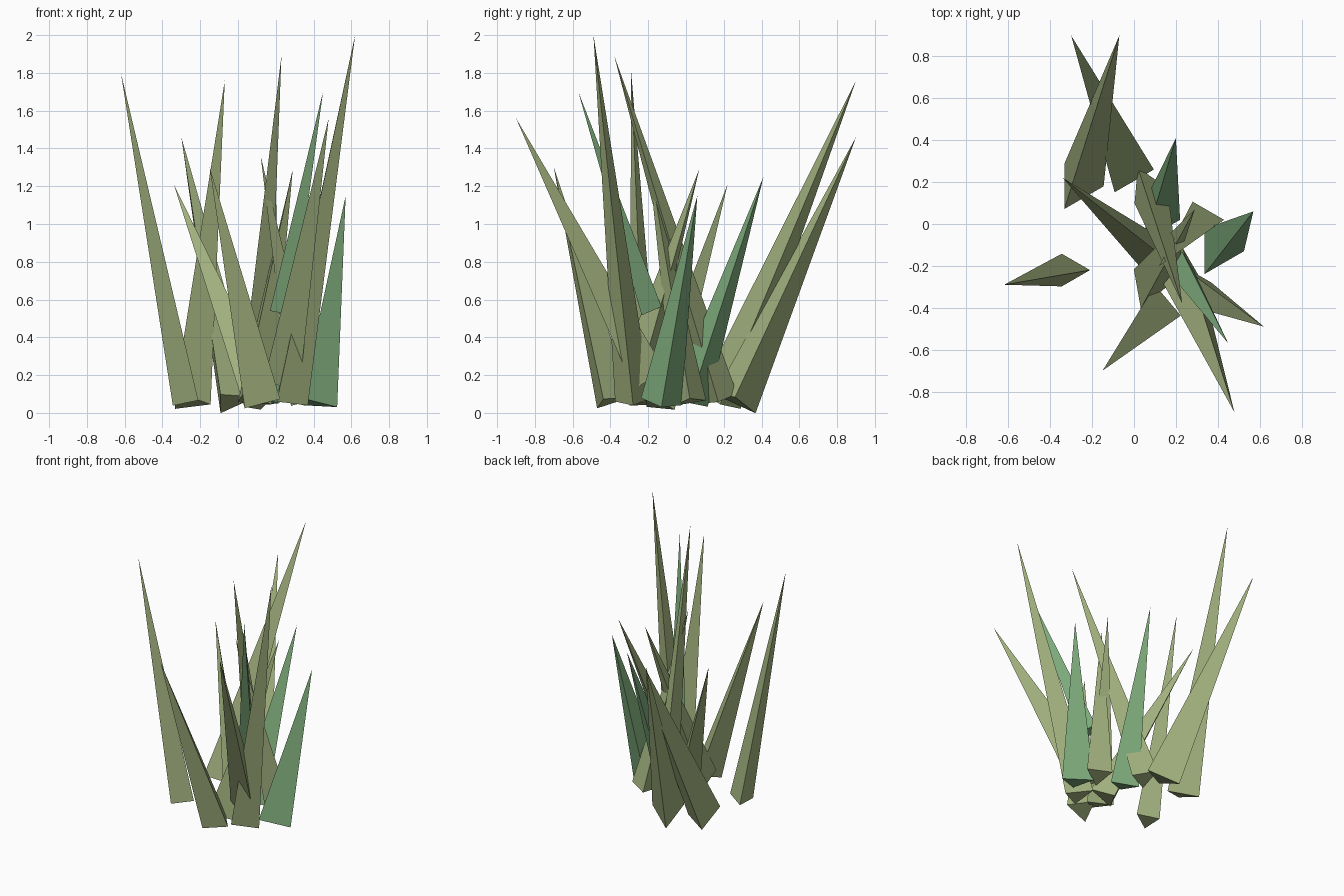
import bpy, bmesh, math
from mathutils import Vector

if "Cube" in bpy.data.objects:
    bpy.data.objects.remove(bpy.data.objects["Cube"])


def material(name, rgb):
    m = bpy.data.materials.new(name)
    m.diffuse_color = (*rgb, 1)
    m.use_nodes = True
    m.node_tree.nodes["Principled BSDF"].inputs["Base Color"].default_value = m.diffuse_color
    return m


olive = material("olive", (0.36, 0.44, 0.21))
green = material("green", (0.21, 0.41, 0.20))


def blade(name, tip, base, r, angle, mat):
    """Three-sided spike; its base triangle is square to the blade axis."""
    tip, base = Vector(tip), Vector(base)
    axis = tip - base
    bm = bmesh.new()
    ring = []
    for k in range(3):
        a = math.radians(angle + 120 * k)
        x, y = r * math.cos(a), r * math.sin(a)
        z = -(x * axis.x + y * axis.y) / axis.z
        ring.append(bm.verts.new(base + Vector((x, y, z))))
    top = bm.verts.new(tip)
    bm.faces.new(ring[::-1])
    for k in range(3):
        bm.faces.new((ring[k], ring[(k + 1) % 3], top))
    me = bpy.data.meshes.new(name)
    bm.to_mesh(me)
    bm.free()
    me.materials.append(mat)
    bpy.context.collection.objects.link(bpy.data.objects.new(name, me))


# Blades: tip, base centre, base radius, corner direction
olive_blades = [
    ((-0.62, -0.29, 1.80), (-0.30, -0.22, 0.05), 0.09, 0),
    ((-0.07, 0.90, 1.76), (-0.27, 0.18, 0.06), 0.125, 0),
    ((-0.30, 0.90, 1.46), (-0.03, 0.26, 0.06), 0.125, 0),
    ((-0.34, 0.22, 1.21), (0.12, -0.16, 0.05), 0.10, 90),
    ((-0.15, -0.70, 1.30), (0.12, -0.40, 0.06), 0.11, 100),
    ((0.48, -0.90, 1.56), (0.23, -0.22, 0.17), 0.11, 90),
    ((0.62, -0.49, 2.00), (0.26, -0.28, 0.06), 0.11, 0),
    ((0.23, -0.38, 1.89), (0.06, 0.18, 0.07), 0.10, 115),
    ((0.12, -0.20, 1.36), (0.33, 0.02, 0.06), 0.10, 0),
    ((0.29, 0.07, 1.29), (0.07, -0.30, 0.07), 0.11, 10),
]
green_blades = [
    ((0.45, -0.57, 1.70), (0.23, -0.20, 0.54), 0.07, 90),
    ((0.20, 0.41, 1.25), (0.11, 0.02, 0.06), 0.11, 0),
    ((0.57, 0.06, 1.15), (0.40, -0.13, 0.05), 0.125, 0),
]
for i, b in enumerate(olive_blades):
    blade(f"olive_blade_{i + 1}", *b, olive)
for i, b in enumerate(green_blades):
    blade(f"green_blade_{i + 1}", *b, green)
